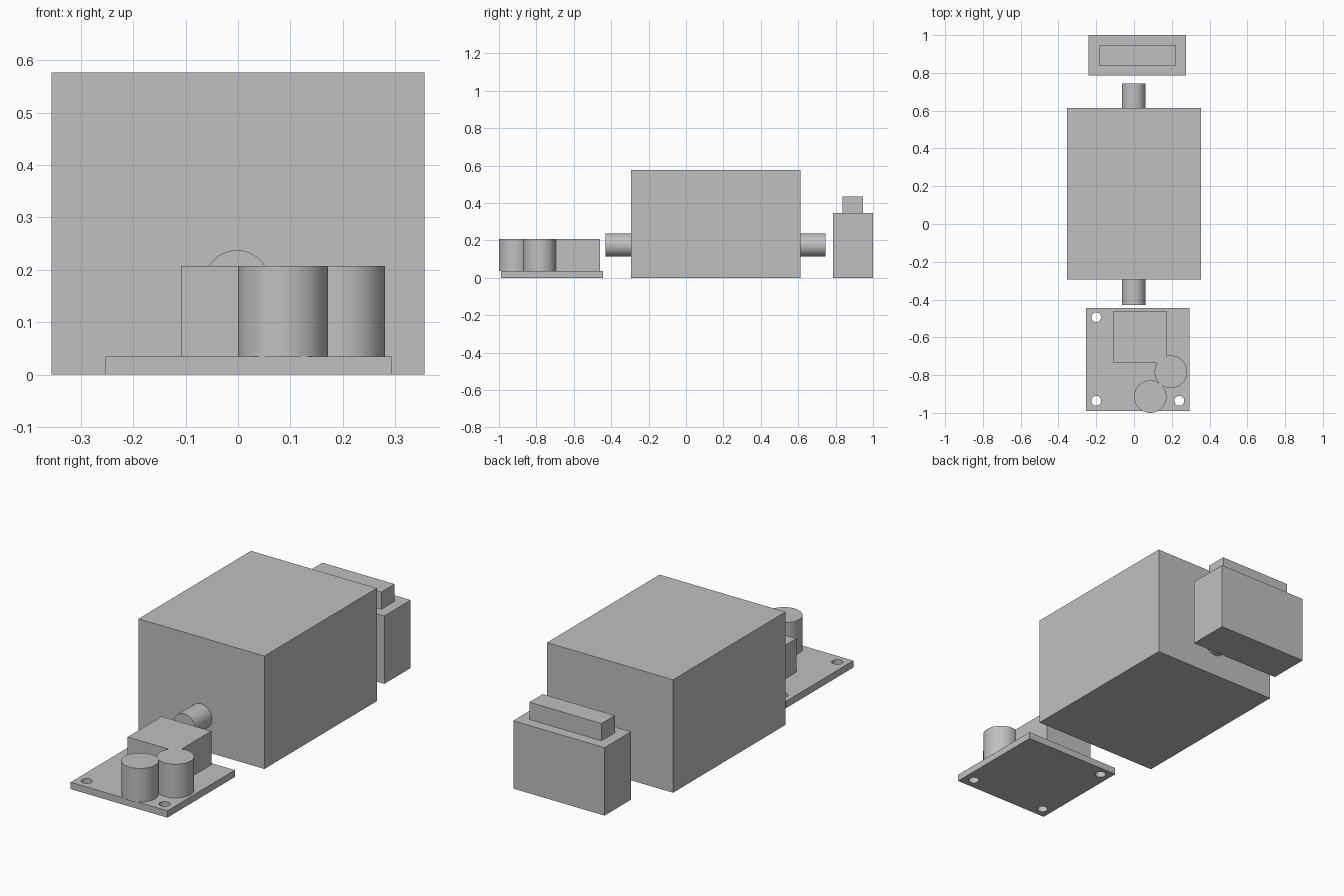
import bpy
import math
from mathutils import Vector

default_cube = bpy.data.objects.get("Cube")
if default_cube:
    bpy.data.objects.remove(default_cube, do_unlink=True)

GREY = (0.53, 0.53, 0.53, 1)
grey = bpy.data.materials.new("plain grey")
grey.use_nodes = True
grey.diffuse_color = GREY
for node in grey.node_tree.nodes:
    if node.type == "BSDF_PRINCIPLED":
        node.inputs["Base Color"].default_value = GREY


def box(name, low, high):
    """Box between two opposite corners."""
    low, high = Vector(low), Vector(high)
    bpy.ops.mesh.primitive_cube_add(size=1, location=(low + high) / 2)
    obj = bpy.context.object
    obj.name = name
    obj.scale = high - low
    bpy.ops.object.transform_apply(location=False, rotation=False, scale=True)
    obj.data.materials.append(grey)
    return obj


def cylinder(name, start, end, radius, sides=64):
    """Smooth cylinder between two end points."""
    start, end = Vector(start), Vector(end)
    axis = end - start
    bpy.ops.mesh.primitive_cylinder_add(
        vertices=sides, radius=radius, depth=axis.length,
        location=(start + end) / 2,
        rotation=axis.to_track_quat("Z", "Y").to_euler())
    obj = bpy.context.object
    obj.name = name
    obj.data.materials.append(grey)
    bpy.ops.object.shade_smooth_by_angle(angle=math.radians(35))
    return obj


# Main housing with a stub shaft at each end
box("main_housing", (-0.356, -0.295, 0), (0.356, 0.613, 0.577))
cylinder("front_shaft", (-0.002, -0.43, 0.175), (-0.002, -0.29, 0.175), 0.0625)
cylinder("rear_shaft", (-0.002, 0.608, 0.175), (-0.002, 0.745, 0.175), 0.0625)

# Rear block with its raised connector
box("rear_block", (-0.24, 0.787, 0), (0.276, 1, 0.347))
box("rear_connector", (-0.185, 0.838, 0.345), (0.223, 0.946, 0.435))

# Front circuit board with three mounting holes
TOP = 0.035
board = box("circuit_board", (-0.253, -0.99, 0), (0.294, -0.445, TOP))
for x, y in ((-0.2, -0.494), (-0.2, -0.936), (0.24, -0.936)):
    cutter = cylinder("hole_cutter", (x, y, -0.1), (x, y, 0.1), 0.026, 24)
    cutter.hide_render = True
    cut = board.modifiers.new("mounting_hole", "BOOLEAN")
    cut.operation = "DIFFERENCE"
    cut.solver = "EXACT"
    cut.object = cutter
    bpy.context.view_layer.objects.active = board
    bpy.ops.object.modifier_apply(modifier=cut.name)
    bpy.data.objects.remove(cutter, do_unlink=True)

# Parts mounted on the board
box("board_component", (-0.109, -0.735, TOP), (0.171, -0.46, 0.207))
for name, x, y in (("front_capacitor", 0.086, -0.914),
                   ("side_capacitor", 0.195, -0.782)):
    cylinder(name, (x, y, TOP), (x, y, 0.207), 0.086)
